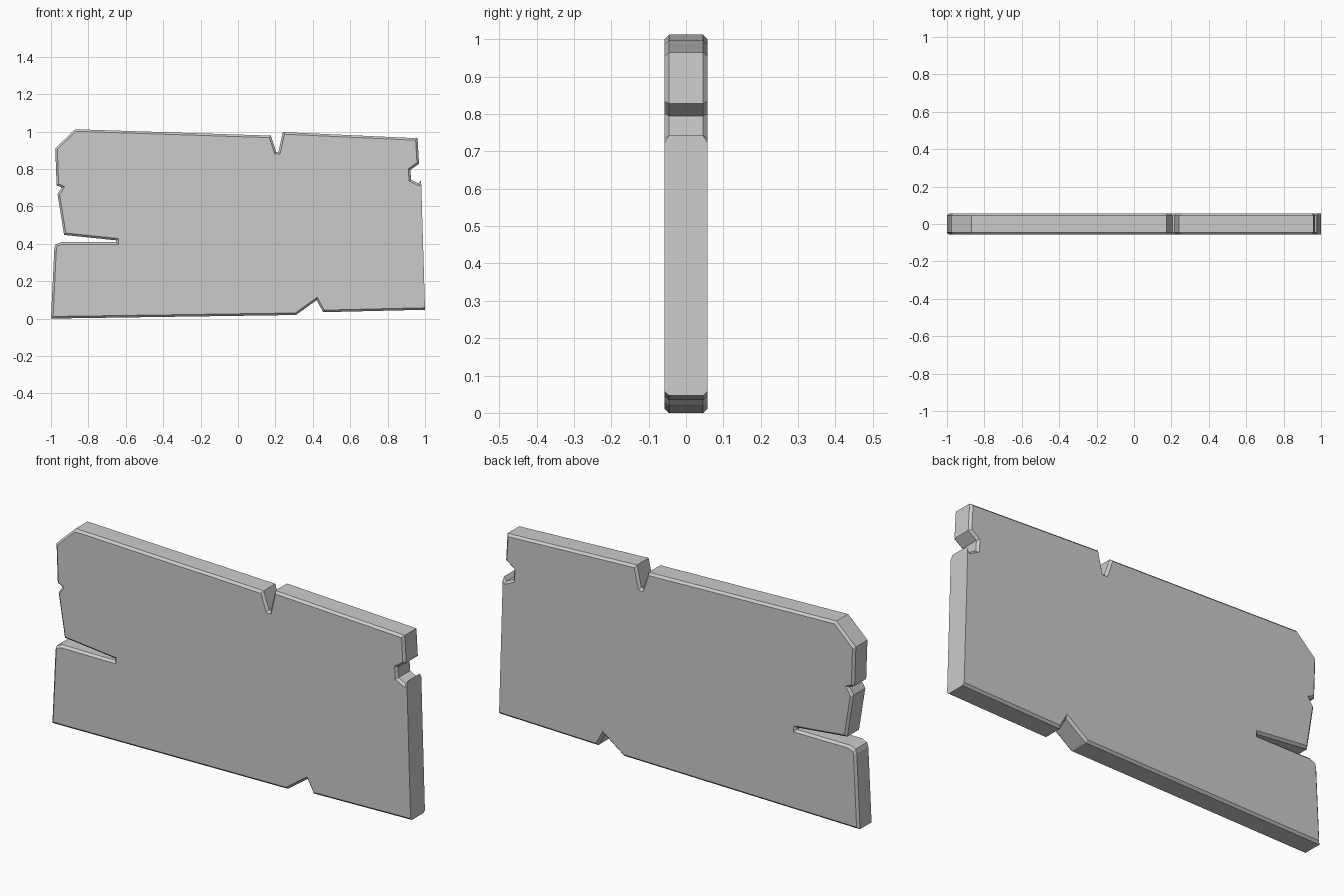
import bpy, bmesh

if "Cube" in bpy.data.objects:
    bpy.data.objects.remove(bpy.data.objects["Cube"])

THICK = 0.057   # half thickness
BEVEL = 0.011

# Board outline (x, z), clockwise seen from the front
outline = [
    (-1.0, 0.0), (-0.982, 0.375), (-0.975, 0.396), (-0.945, 0.408),   # lower left
    (-0.65, 0.408), (-0.65, 0.418), (-0.93, 0.447),                   # long split
    (-0.965, 0.665), (-0.943, 0.70), (-0.97, 0.713),                  # left nick
    (-0.977, 0.91), (-0.87, 1.012),                                   # cut corner
    (0.175, 0.978), (0.205, 0.89), (0.216, 0.89), (0.24, 0.997),      # top notch
    (0.96, 0.964), (0.968, 0.828), (0.922, 0.795), (0.925, 0.742),
    (0.965, 0.722), (0.979, 0.742),                                   # right notch
    (1.0, 0.047), (0.455, 0.034), (0.42, 0.098), (0.31, 0.019),       # bottom notch
]
# Edges left sharp: the straight lower part of the right side
sharp = {outline.index((0.979, 0.742))}

bm = bmesh.new()
front = [bm.verts.new((x, -THICK, z)) for x, z in outline]
back = [bm.verts.new((x, THICK, z)) for x, z in outline]
n = len(outline)
bm.faces.new(front)
bm.faces.new(back[::-1])
for i in range(n):
    j = (i + 1) % n
    bm.faces.new((front[i], front[j], back[j], back[i]))
bmesh.ops.recalc_face_normals(bm, faces=bm.faces)

# Worn chamfer around both rims
rim = [bm.edges.get((ring[i], ring[(i + 1) % n]))
       for ring in (front, back) for i in range(n) if i not in sharp]
bmesh.ops.bevel(bm, geom=rim, offset=BEVEL, offset_type='OFFSET', segments=1,
                affect='EDGES', profile=0.5, clamp_overlap=False)
bmesh.ops.triangulate(bm, faces=[f for f in bm.faces if len(f.verts) > 4])
bmesh.ops.recalc_face_normals(bm, faces=bm.faces)

mesh = bpy.data.meshes.new("plank_board")
bm.to_mesh(mesh)
bm.free()
board = bpy.data.objects.new("plank_board", mesh)
bpy.context.collection.objects.link(board)
